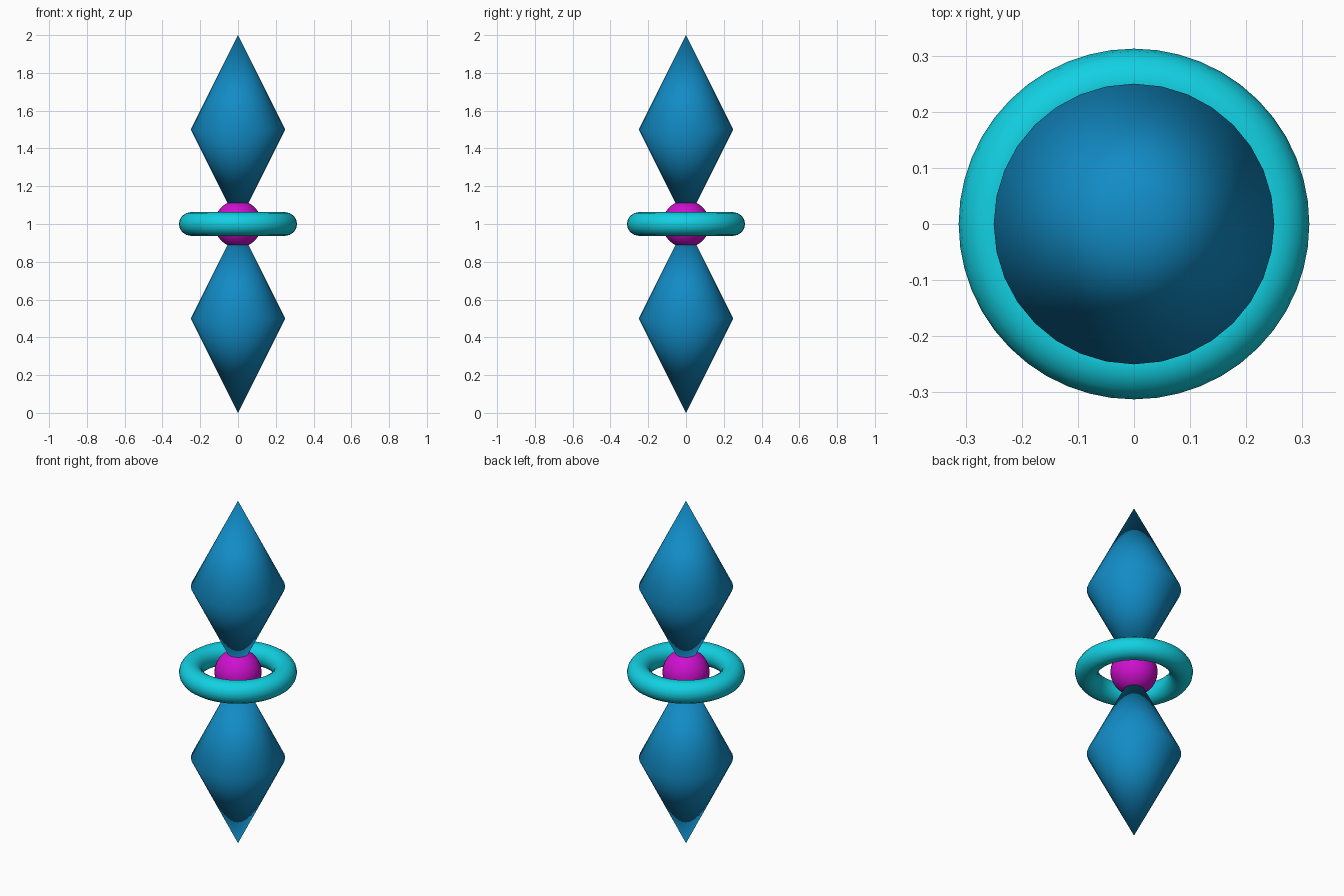
import bpy, bmesh, math

if "Cube" in bpy.data.objects:
    bpy.data.objects.remove(bpy.data.objects["Cube"])


def material(name, rgb):
    m = bpy.data.materials.new(name)
    m.diffuse_color = (*rgb, 1.0)
    m.use_nodes = True
    m.node_tree.nodes["Principled BSDF"].inputs["Base Color"].default_value = m.diffuse_color
    return m


def finish(name, mat):
    ob = bpy.context.object
    ob.name = name
    ob.data.materials.append(mat)
    bpy.ops.object.shade_smooth()
    return ob


blue = material("crystal_blue", (0.006, 0.26, 0.56))
cyan = material("ring_cyan", (0.006, 0.63, 0.76))
magenta = material("core_magenta", (0.62, 0.005, 0.62))


# Double-ended cone: two cones sharing one equator ring
def crystal(name, z, radius=0.25, half=0.5, sides=32):
    bm = bmesh.new()
    ring = bmesh.ops.create_circle(bm, radius=radius, segments=sides)["verts"]
    edges = list(bm.edges)
    for tip_z in (half, -half):
        tip = bm.verts.new((0, 0, tip_z))
        for e in edges:
            bm.faces.new((e.verts[0], e.verts[1], tip))
    bmesh.ops.recalc_face_normals(bm, faces=bm.faces)
    mesh = bpy.data.meshes.new(name)
    bm.to_mesh(mesh)
    bm.free()
    ob = bpy.data.objects.new(name, mesh)
    ob.location.z = z
    bpy.context.collection.objects.link(ob)
    bpy.ops.object.select_all(action='DESELECT')
    ob.select_set(True)
    bpy.context.view_layer.objects.active = ob
    finish(name, blue)


crystal("lower_crystal", 0.5)
crystal("upper_crystal", 1.5)

# Core ball where the crystal tips meet
bpy.ops.mesh.primitive_uv_sphere_add(segments=32, ring_count=16, radius=0.125, location=(0, 0, 1))
finish("core_ball", magenta)

# Ring around the core
bpy.ops.mesh.primitive_torus_add(major_radius=0.25, minor_radius=0.0625, major_segments=48,
                                 minor_segments=16, location=(0, 0, 1))
finish("ring", cyan)
